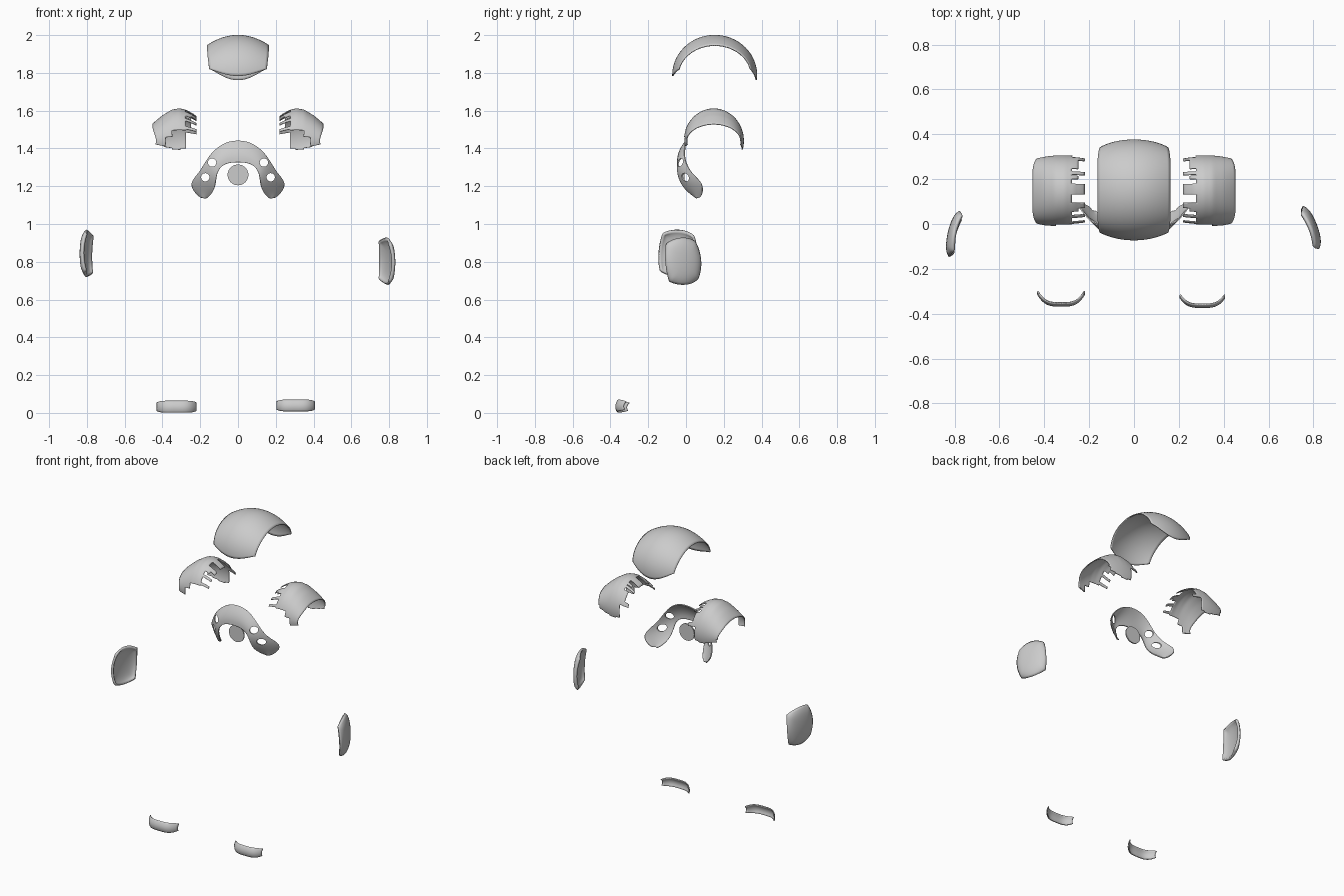
import bpy, bmesh, math
from mathutils import Vector

if "Cube" in bpy.data.objects:
    bpy.data.objects.remove(bpy.data.objects["Cube"])


def sheet(name, fn, nu, nv, thick=0.006, keep=None, mirror=False, subsurf=0):
    """Curved plate from a parametric grid, u and v running 0..1."""
    bm = bmesh.new()
    g = [[bm.verts.new(fn(i / nu, j / nv)) for j in range(nv + 1)] for i in range(nu + 1)]
    for i in range(nu):
        for j in range(nv):
            if keep is None or keep((i + .5) / nu, (j + .5) / nv):
                bm.faces.new((g[i][j], g[i + 1][j], g[i + 1][j + 1], g[i][j + 1]))
    loose = [v for v in bm.verts if not v.link_faces]
    bmesh.ops.delete(bm, geom=loose, context='VERTS')
    me = bpy.data.meshes.new(name)
    bm.to_mesh(me)
    bm.free()
    ob = bpy.data.objects.new(name, me)
    bpy.context.collection.objects.link(ob)
    if mirror:
        m = ob.modifiers.new("mirror", 'MIRROR')
        m.merge_threshold = 0.001
    if subsurf:
        s = ob.modifiers.new("smooth", 'SUBSURF')
        s.levels = s.render_levels = subsurf
    s = ob.modifiers.new("thickness", 'SOLIDIFY')
    s.thickness = thick
    s.offset = 0
    bpy.ops.object.select_all(action='DESELECT')
    ob.select_set(True)
    bpy.context.view_layer.objects.active = ob
    bpy.ops.object.shade_smooth_by_angle(angle=math.radians(40))
    return ob


def lerp_table(table, x):
    for (x0, a), (x1, b) in zip(table, table[1:]):
        if x <= x1:
            return a + (b - a) * (x - x0) / (x1 - x0)
    return table[-1][1]


# Head shell: a barrel-shaped arch with rounded ends
def head(u, v):
    s = 2 * u - 1
    e = s * s
    t = math.radians((-7 + 20 * e) + (188 - 33 * e) * v)
    narrow = 1 - 0.07 * abs(math.cos(t)) ** 6
    return Vector((0.162 * s * narrow,
                   0.152 + (0.222 - 0.03 * e) * math.cos(t),
                   1.787 + (0.211 - 0.053 * e) * math.sin(t)))


sheet("head_shell", head, 24, 48)

# Shoulder pads: arches with broken strips on the inner side
CREST = [(.21, 1.56), (.235, 1.58), (.27, 1.60), (.31, 1.61), (.35, 1.603),
         (.40, 1.572), (.43, 1.548), (.455, 1.525)]
X0, X1, T0, T1 = .22, .452, -16.0, 192.0


def pad(u, v):
    x = X0 + (X1 - X0) * u
    t = math.radians(T0 + (T1 - T0) * v)
    k = (x - .32) / .13
    ry = .157 - .014 * k * k
    zc = 1.44
    taper = 1 - .04 * u * abs(math.cos(t)) ** 6
    return Vector((x * taper, .147 + ry * math.cos(t),
                   zc + (lerp_table(CREST, x) - zc) * math.sin(t)))


def pad_keep(u, v):
    x = X0 + (X1 - X0) * u
    t = T0 + (T1 - T0) * v
    if x < .275:      # separate strips
        strips = [(15, 26), (56, 63), (78, 96), (111, 120), (133, 141), (151, 159)]
        if x > .25:
            strips += [(26, 50), (63, 70), (120, 126)]
        return any(a < t < b for a, b in strips)
    if t > 160:       # front lower edge steps down towards the outside
        return x > .39 or (x > .36 and t < 172)
    if t < 0:
        return x < .44 and t > -16 + 40 * abs(x - .33)
    return True


for side, name in ((1, "right"), (-1, "left")):
    sheet(name + "_shoulder_pad",
          lambda u, v: Vector((side * pad(u, v).x, pad(u, v).y, pad(u, v).z)),
          24, 104, 0.005, pad_keep)

# Collar plate: paired outer and inner edge points, mirrored about the centre
OUTER = [(0, 0, 1.442), (.06, -.002, 1.434), (.115, -.006, 1.40), (.16, -.01, 1.35),
         (.20, .02, 1.275), (.25, .08, 1.225), (.24, .092, 1.18), (.20, .08, 1.142)]
INNER = [(0, -.045, 1.328), (.045, -.045, 1.325), (.085, -.045, 1.31), (.110, -.045, 1.275),
         (.116, -.035, 1.235), (.123, -.01, 1.19), (.142, .03, 1.155), (.17, .06, 1.135)]


def collar_fn(u, v):
    i = round(u * 7)
    p = Vector(OUTER[i]).lerp(Vector(INNER[i]), v)
    p.y -= .05 * v * (1 - v)
    return p


collar = sheet("collar_plate", collar_fn, 7, 4, mirror=True, subsurf=3)

# Round holes through the collar
for n, (x, z) in enumerate(((.137, 1.325), (.173, 1.247), (-.137, 1.325), (-.173, 1.247))):
    bpy.ops.mesh.primitive_cylinder_add(vertices=24, radius=.022, depth=.4,
                                        location=(x, 0, z), rotation=(math.pi / 2, 0, 0))
    cutter = bpy.context.object
    cutter.name = "hole_cutter_%d" % n
    cutter.hide_render = True
    cutter.display_type = 'WIRE'
    b = collar.modifiers.new("hole", 'BOOLEAN')
    b.operation = 'DIFFERENCE'
    b.object = cutter

# Chest disc
bpy.ops.mesh.primitive_cylinder_add(vertices=40, radius=.055, depth=.008,
                                    location=(0, -.012, 1.26), rotation=(math.pi / 2, 0, 0))
bpy.context.object.name = "chest_disc"
bpy.ops.object.shade_smooth_by_angle(angle=math.radians(40))


# Hand guards: bulged plates with rounded corners
def guard(name, centre, normal, half_w, half_h, roll):
    n = Vector(normal).normalized()
    a = Vector((0, 0, 1)).cross(n).normalized()
    up = n.cross(a)
    c, s = math.cos(roll), math.sin(roll)

    def fn(u, v):
        p, q = 2 * u - 1, 2 * v - 1
        r = max(abs(p), abs(q))
        x = p * math.sqrt(1 - .36 * q * q * r) * half_w
        y = q * math.sqrt(1 - .36 * p * p * r) * half_h
        d = .022 - .018 * (p * p + q * q) / 1.3 - .012 * r ** 6
        return Vector(centre) + a * (c * x - s * y) + up * (s * x + c * y) + n * d

    sheet(name, fn, 20, 20, 0.014)


guard("right_hand_guard", (.789, -.015, .803), (.93, .35, .03), .097, .121, .08)
guard("left_hand_guard", (-.802, -.044, .845), (-.97, .22, 0), .100, .121, .08)


# Toe caps: short bands wrapping back at both ends
def toe(name, cx, half, y0, wrap, z0, z1):
    def fn(u, v):
        s, w = 2 * u - 1, 2 * v - 1
        h = (z1 - z0) / 2 * (1 - .3 * s ** 6)
        y = y0 + wrap * abs(s) ** 3.5 + .010 * w * w + .004 * w
        return Vector((cx + half * s, y, (z0 + z1) / 2 + h * w))

    sheet(name, fn, 28, 8)


toe("right_toe_cap", .305, .099, -.371, .042, .009, .069)
toe("left_toe_cap", -.325, .104, -.365, .052, .002, .063)
